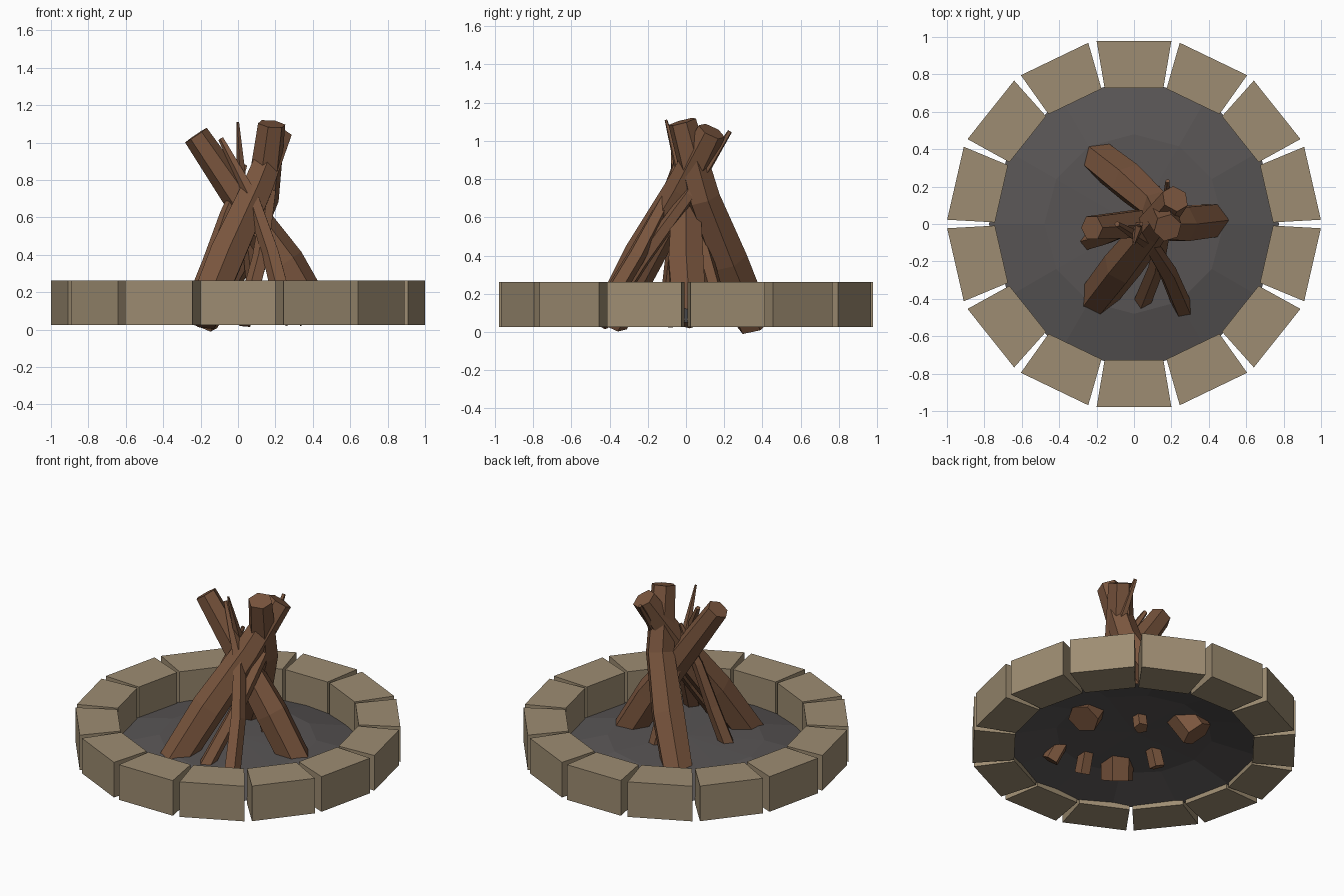
import bpy, bmesh, math
from mathutils import Vector

cube = bpy.data.objects.get("Cube")
if cube:
    bpy.data.objects.remove(cube, do_unlink=True)


def material(name, rgb):
    m = bpy.data.materials.new(name)
    m.use_nodes = True
    m.diffuse_color = (*rgb, 1)
    m.node_tree.nodes["Principled BSDF"].inputs["Base Color"].default_value = (*rgb, 1)
    return m


STONE = material("tan stone", (0.34, 0.265, 0.168))
ASH = material("grey ash", (0.098, 0.09, 0.09))
WOOD = material("brown wood", (0.195, 0.092, 0.048))


def finish(bm, name, mat):
    bmesh.ops.recalc_face_normals(bm, faces=bm.faces)
    mesh = bpy.data.meshes.new(name)
    bm.to_mesh(mesh)
    bm.free()
    mesh.materials.append(mat)
    obj = bpy.data.objects.new(name, mesh)
    bpy.context.collection.objects.link(obj)
    return obj


def bridge(bm, a, b):
    n = len(a)
    for i in range(n):
        bm.faces.new((a[i], a[(i + 1) % n], b[(i + 1) % n], b[i]))


# Ring of wedge-shaped stones
def stone(index, count=14):
    bm = bmesh.new()
    outline = [(-0.157, 0.727), (0.157, 0.727), (0.2, 0.979), (-0.2, 0.979)]
    low, high = [[bm.verts.new((x, y, z)) for x, y in outline] for z in (0.026, 0.262)]
    bridge(bm, low, high)
    bm.faces.new(low)
    bm.faces.new(high)
    obj = finish(bm, f"ring_stone_{index + 1}", STONE)
    obj.rotation_euler.z = index * math.tau / count


for i in range(14):
    stone(i)


# Shallow ash mound inside the ring
def ash_bed(sides=12):
    bm = bmesh.new()
    rings = []
    for radius, z in ((0.775, 0.05), (0.48, 0.125)):
        rings.append([bm.verts.new((radius * math.sin(math.tau * k / sides),
                                    radius * math.cos(math.tau * k / sides), z))
                      for k in range(sides)])
    bridge(bm, *rings)
    peak = bm.verts.new((0, 0, 0.14))
    for k in range(sides):
        bm.faces.new((rings[1][k], rings[1][(k + 1) % sides], peak))
    obj = finish(bm, "ash_bed", ASH)
    if obj.data.polygons[0].normal.z < 0:
        obj.data.flip_normals()


ash_bed()


# Logs: faceted tapering tubes along a slightly bent path, cut square at the ends
def log(name, path, radii, sides=6, turn=0.0):
    bm = bmesh.new()
    pts = [Vector(p) for p in path]
    rings = []
    for i, p in enumerate(pts):
        along = (pts[min(i + 1, len(pts) - 1)] - pts[max(i - 1, 0)]).normalized()
        u = along.cross(Vector((0, 1, 0))).normalized()
        v = along.cross(u)
        rings.append([bm.verts.new(p + radii[i] * (u * math.cos(a) + v * math.sin(a)))
                      for a in (turn + math.tau * k / sides for k in range(sides))])
    for a, b in zip(rings, rings[1:]):
        bridge(bm, a, b)
    bm.faces.new(rings[0])
    bm.faces.new(rings[-1])
    finish(bm, name, WOOD)


THICK = (0.1, 0.108, 0.092, 0.076)
log("back_log", [(-0.2, 0.36, 0.045), (-0.02, 0.22, 0.38), (0.13, 0.09, 0.7), (0.18, -0.02, 1.1)],
    THICK, turn=0.3)
log("front_log", [(-0.2, -0.4, 0.055), (-0.06, -0.22, 0.4), (0.1, -0.02, 0.75), (0.22, 0.135, 1.05)],
    THICK, turn=0.5)
log("side_log", [(0.42, 0.02, 0.07), (0.25, 0.0, 0.36), (0.02, 0.0, 0.68), (-0.225, -0.02, 1.04)],
    (0.1, 0.105, 0.085, 0.07))

# Thin branches leaning between the logs
THIN = (0.05, 0.045, 0.036, 0.012)
log("front_branch_right", [(0.27, -0.47, 0.05), (0.18, -0.26, 0.4), (0.08, -0.1, 0.7), (-0.09, 0.0, 1.02)],
    (0.055, 0.05, 0.04, 0.016), 5)
log("front_branch_left", [(0.03, -0.45, 0.04), (0.12, -0.23, 0.38), (0.17, 0.02, 0.72), (0.18, 0.23, 1.05)],
    THIN, 5)
log("back_branch", [(0.11, 0.2, 0.04), (0.07, 0.1, 0.4), (0.02, -0.02, 0.8), (0.0, -0.105, 1.11)],
    (0.045, 0.042, 0.03, 0.007), 5)
log("left_branch", [(-0.27, -0.1, 0.04), (-0.15, -0.07, 0.35), (-0.06, -0.04, 0.62), (0.04, 0.0, 0.88)],
    THIN, 5)
